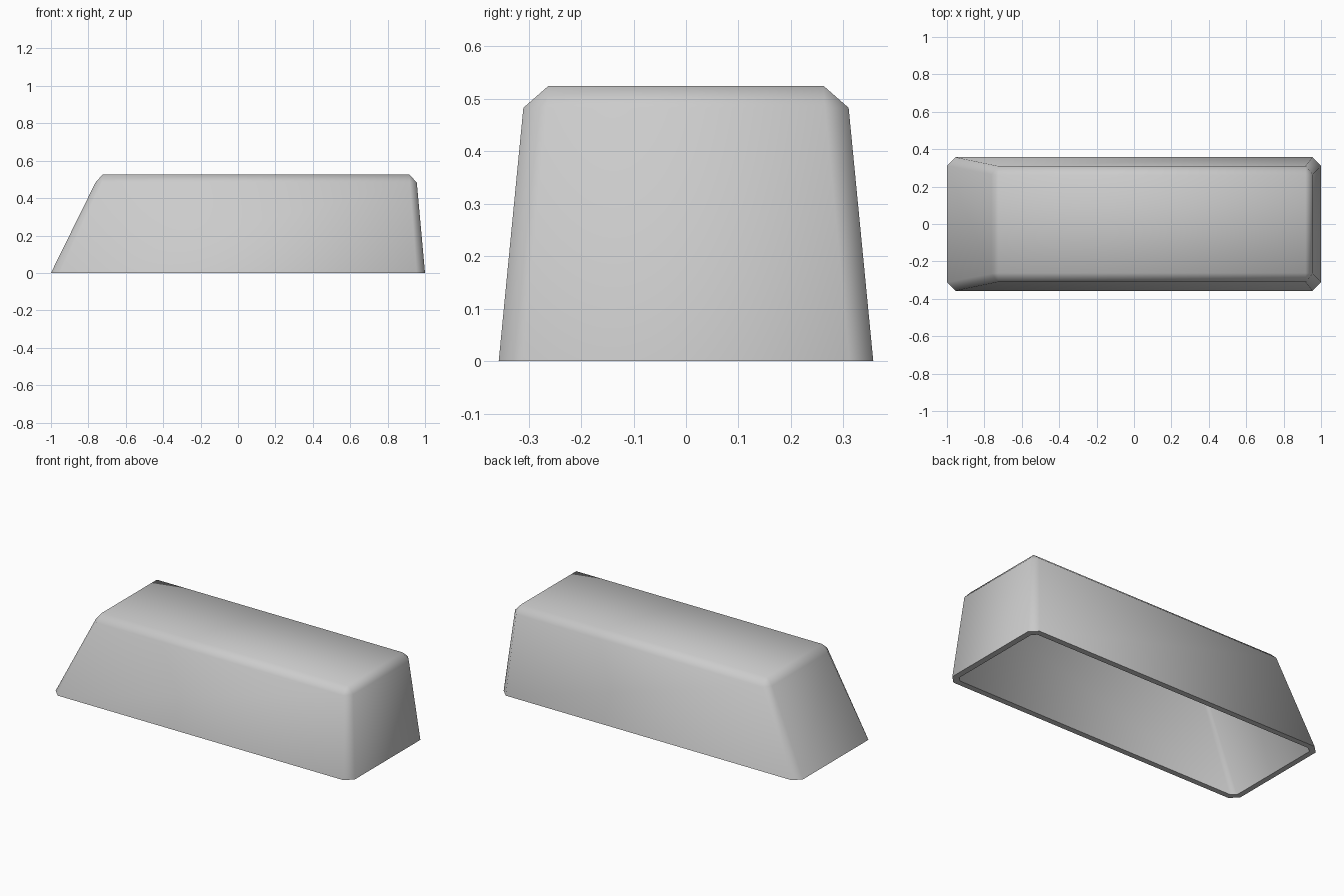
import bpy, bmesh, math

cube = bpy.data.objects.get("Cube")
if cube:
    bpy.data.objects.remove(cube, do_unlink=True)

grey = bpy.data.materials.new("light_grey")
grey.use_nodes = True
colour = (0.6, 0.6, 0.6, 1)
grey.diffuse_color = colour
grey.node_tree.nodes["Principled BSDF"].inputs["Base Color"].default_value = colour


def ring(bm, z, x0, x1, y, cut0, cut1, cut_y):
    """Rectangle with clipped corners, counter-clockwise."""
    half = [(x1, y - cut_y), (x1 - cut1, y), (x0 + cut0, y), (x0, y - cut_y)]
    pts = half + [(px, -py) for px, py in reversed(half)]
    return [bm.verts.new((px, py, z)) for px, py in pts]


# Tapered shell, open underneath, with bevelled edges
bm = bmesh.new()
base = ring(bm, 0, -1, 1, 0.357, 0.045, 0.045, 0.045)
shoulder = ring(bm, 0.483, -0.762, 0.956, 0.31, 0.035, 0.038, 0.045)
for i in range(8):
    j = (i + 1) % 8
    bm.faces.new((base[i], base[j], shoulder[j], shoulder[i]))

# Top panel joined to the shoulder by chamfers and corner triangles
top = [bm.verts.new((x, y, 0.525)) for x, y in
       ((0.917, 0.262), (-0.725, 0.262), (-0.725, -0.262), (0.917, -0.262))]
bm.faces.new(top)
for k in range(4):
    a, b, c = (shoulder[(2 * k + n) % 8] for n in range(3))
    bm.faces.new((a, b, top[k]))
    bm.faces.new((b, c, top[(k + 1) % 4], top[k]))
bmesh.ops.recalc_face_normals(bm, faces=bm.faces)
if any(f.normal.z < -0.5 for f in bm.faces):
    bmesh.ops.reverse_faces(bm, faces=bm.faces)

mesh = bpy.data.meshes.new("shell")
bm.to_mesh(mesh)
bm.free()
mesh.materials.append(grey)
shell = bpy.data.objects.new("shell", mesh)
bpy.context.collection.objects.link(shell)

# Inner cavity: even wall thickness, rim trimmed flat on the ground
wall = shell.modifiers.new("wall", "SOLIDIFY")
wall.thickness = 0.036
wall.offset = -1
wall.use_even_offset = True

bpy.context.view_layer.objects.active = shell
shell.select_set(True)
bpy.ops.object.modifier_apply(modifier="wall")
for v in shell.data.vertices:
    if v.co.z < 0.1:
        v.co.z = 0
bpy.ops.object.shade_smooth_by_angle(angle=math.radians(60))
